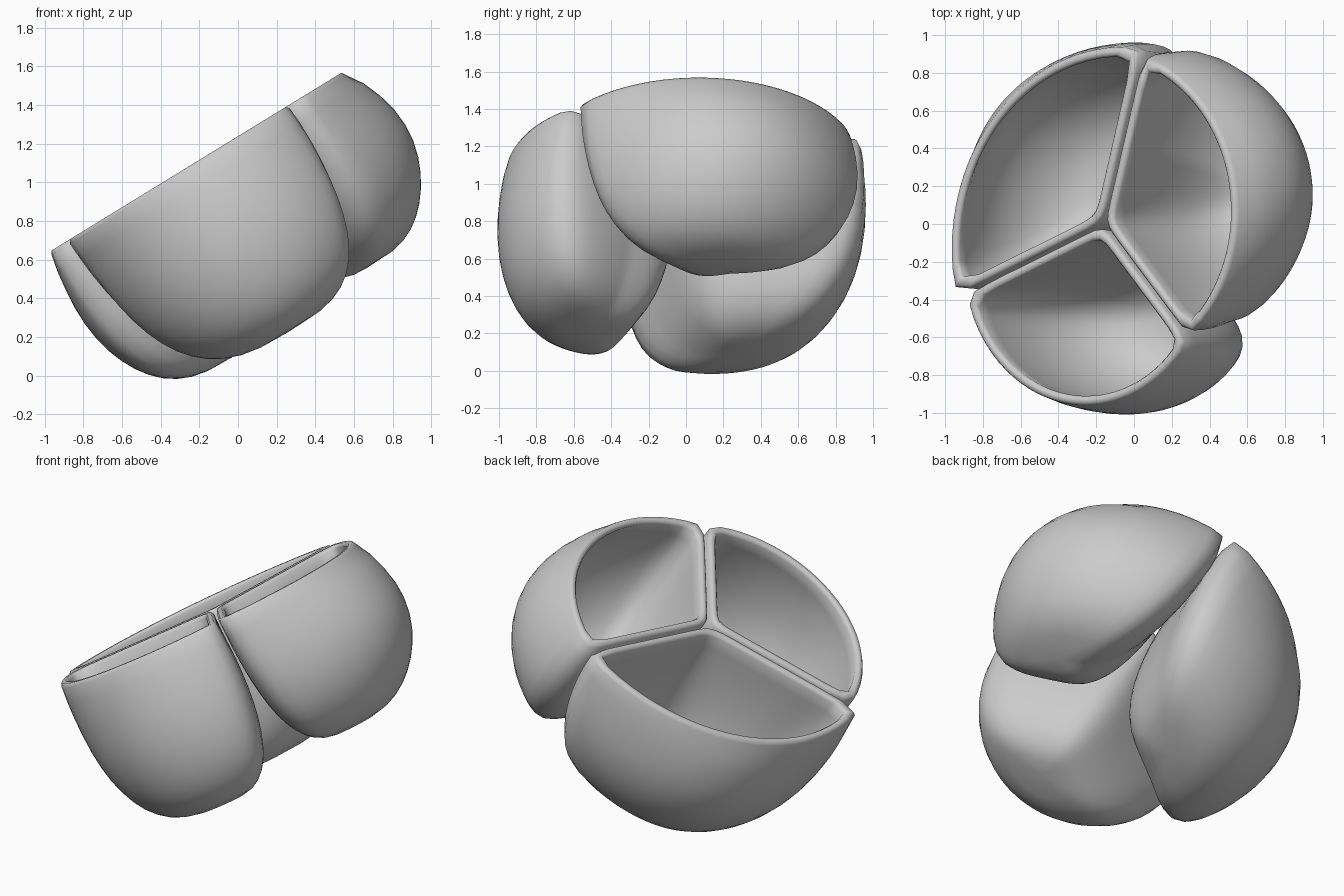
import bpy, bmesh
from math import sin, cos, pi, radians
from mathutils import Vector, Matrix

if "Cube" in bpy.data.objects:
    bpy.data.objects.remove(bpy.data.objects["Cube"])

# One plain grey for everything
grey = bpy.data.materials.new("plain_grey")
grey.use_nodes = True
colour = (0.6, 0.6, 0.6, 1)
grey.diffuse_color = colour
grey.node_tree.nodes["Principled BSDF"].inputs["Base Color"].default_value = colour

SEGMENTS = 64
ROWS = 14
WALL = 0.05
GAP = 0.008
OUTER_FULLNESS = 2.8
INNER_FULLNESS = 2.4

# Tilted frame: the shared rim plane slopes up towards +x
FRAME = Matrix.Translation((-0.17, 0, 1.135)) @ Matrix.Rotation(radians(-31.5), 4, "Y")


def reach(origin, direction, inset, walls, arc_centre, arc_radius, sharpness):
    """Distance from origin to a rounded sector outline along direction."""
    total = 0
    for normal in walls:
        speed = -direction.dot(normal)
        if speed > 1e-4:
            total += (speed / (origin.dot(normal) - GAP - inset)) ** sharpness
    offset = origin - arc_centre
    along = offset.dot(direction)
    radius = arc_radius - inset
    to_arc = -along + (along ** 2 - offset.dot(offset) + radius ** 2) ** 0.5
    total += to_arc ** -sharpness
    return total ** (-1 / sharpness)


def make_bowl(name, start, end, centre, arc_centre, arc_radius, depth, belly, bulge):
    centre, arc_centre = Vector(centre), Vector(arc_centre)
    a, b = radians(start), radians(end)
    walls = [Vector((-sin(a), cos(a))), Vector((sin(b), -cos(b)))]
    bm = bmesh.new()

    def ring(inset, q, fullness, drop=0):
        verts = []
        t = sin(q * pi / 2)
        sharpness = 6 + 12 * (1 - t) ** 4       # corners soften with depth
        for i in range(SEGMENTS):
            angle = 2 * pi * i / SEGMENTS
            d = Vector((cos(angle), sin(angle)))
            # Fuller belly on the outer side
            facing = max(0, (0.35 + cos(angle - radians(belly))) / 1.35)
            power = fullness + facing
            size = reach(centre, d, inset, walls, arc_centre, arc_radius, sharpness)
            size *= (1 - t ** power) ** (1 / power)
            size += bulge * facing * sin(pi * t ** 0.9)
            p = centre + d * size
            verts.append(bm.verts.new((p.x, p.y, -(depth - inset) * t - drop)))
        return verts

    # Outside, rounded lip, then inside
    steps = [k / ROWS for k in range(1, ROWS)]
    rings = [ring(0, q, OUTER_FULLNESS) for q in reversed(steps)]
    for inset, drop in ((0, 0.02), (0.012, 0), (WALL - 0.012, 0), (WALL, 0.02)):
        rings.append(ring(inset, 0, OUTER_FULLNESS, drop))
    rings += [ring(WALL, q, INNER_FULLNESS) for q in steps]
    for low, high in zip(rings, rings[1:]):
        for i in range(SEGMENTS):
            j = (i + 1) % SEGMENTS
            bm.faces.new((low[i], low[j], high[j], high[i]))
    for last, floor in ((rings[0], depth), (rings[-1], depth - WALL)):
        pole = bm.verts.new((centre.x, centre.y, -floor))
        for i in range(SEGMENTS):
            bm.faces.new((last[i], last[(i + 1) % SEGMENTS], pole))
    bmesh.ops.recalc_face_normals(bm, faces=bm.faces)
    bm.transform(FRAME)

    mesh = bpy.data.meshes.new(name)
    bm.to_mesh(mesh)
    bm.free()
    mesh.materials.append(grey)
    mesh.polygons.foreach_set("use_smooth", [True] * len(mesh.polygons))
    bowl = bpy.data.objects.new(name, mesh)
    bpy.context.collection.objects.link(bowl)


# Three bowls sharing the walls of one divided circle
make_bowl("left_bowl", -49, 75, (0.42, 0.14), (-0.03, 0.07), 0.87, 0.93, 28, 0.15)
make_bowl("back_right_bowl", 75, 203, (-0.40, 0.30), (0.126, -0.132), 1.07, 0.96, 139, 0.13)
make_bowl("front_bowl", 203, 311, (-0.10, -0.50), (-0.11, -0.20), 0.76, 1.0, 285, 0.055)
